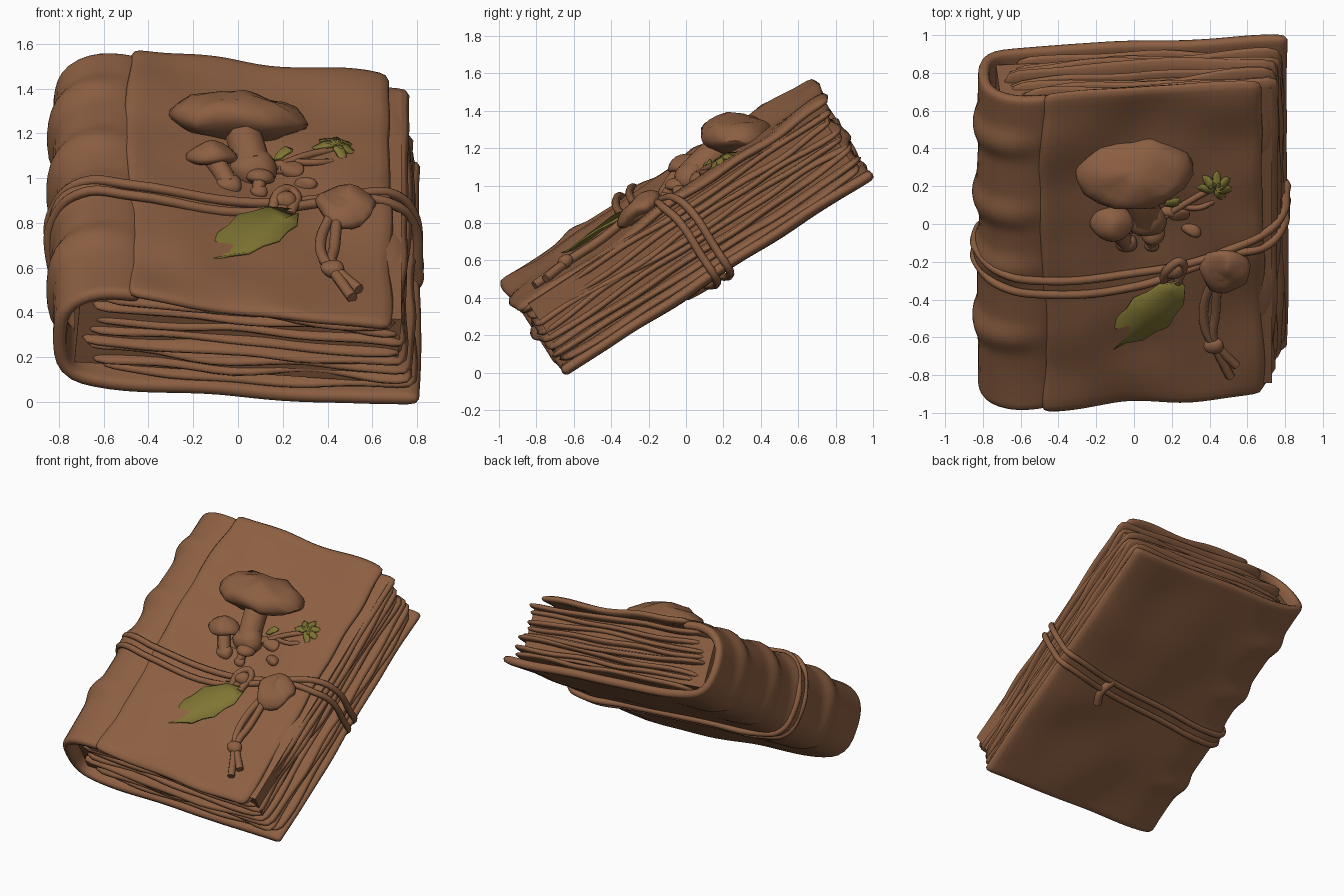
import bpy, bmesh, math, random
from mathutils import Matrix, Vector, noise

if "Cube" in bpy.data.objects:
    bpy.data.objects.remove(bpy.data.objects["Cube"])

random.seed(4)
# Book frame: u across, v along the spine, w through the thickness
BOOK = (Matrix.Translation((0, 0, 0.78)) @ Matrix.Rotation(math.radians(33), 4, 'X')
        @ Matrix.Rotation(math.radians(4.5), 4, 'Y'))
frame = BOOK


def material(name, rgb):
    m = bpy.data.materials.new(name)
    m.diffuse_color = (*rgb, 1)
    m.use_nodes = True
    m.node_tree.nodes["Principled BSDF"].inputs["Base Color"].default_value = m.diffuse_color
    return m


BROWN = material("leather brown", (0.262, 0.114, 0.054))
GREEN = material("olive green", (0.215, 0.18, 0.033))


def wobble(p, amp, freq, seed=0.0):
    return noise.noise_vector(p * freq + Vector((seed, seed * 2, 7))) * amp


def finish(name, bm, mat, angle=50):
    bmesh.ops.recalc_face_normals(bm, faces=bm.faces)
    me = bpy.data.meshes.new(name)
    bm.to_mesh(me)
    bm.free()
    me.materials.append(mat)
    ob = bpy.data.objects.new(name, me)
    bpy.context.collection.objects.link(ob)
    ob.matrix_world = frame
    bpy.ops.object.select_all(action='DESELECT')
    ob.select_set(True)
    bpy.context.view_layer.objects.active = ob
    bpy.ops.object.shade_smooth_by_angle(angle=math.radians(angle))
    return ob


def sheet(name, profile, half, thick, nv=14, amp=0.02, freq=2.5, seed=0.0, bump=None, mat=BROWN):
    """Sweep a (u, w) profile along v into a crumpled sheet with thickness."""
    bm = bmesh.new()
    rows = []
    for j in range(nv + 1):
        v = half * (2 * j / nv - 1)
        row = []
        for u, w in profile:
            p = Vector((u, v, w))
            p += wobble(p, amp, freq, seed)
            if bump:
                p = bump(p)
            row.append(bm.verts.new(p))
        rows.append(row)
    for a, b in zip(rows, rows[1:]):
        for i in range(len(a) - 1):
            bm.faces.new((a[i], a[i + 1], b[i + 1], b[i]))
    ob = finish(name, bm, mat)
    s = ob.modifiers.new("thickness", 'SOLIDIFY')
    s.thickness, s.offset = thick, 0
    ob.modifiers.new("round", 'SUBSURF').levels = 1
    return ob


def line(a, b, n):
    return [(a[0] + (b[0] - a[0]) * i / n, a[1] + (b[1] - a[1]) * i / n) for i in range(n + 1)]


def cord(name, pts, radius=0.022, closed=False):
    cu = bpy.data.curves.new(name, 'CURVE')
    cu.dimensions = '3D'
    cu.bevel_depth, cu.bevel_resolution, cu.resolution_u = radius, 2, 6
    cu.use_fill_caps = True
    sp = cu.splines.new('BEZIER')
    sp.bezier_points.add(len(pts) - 1)
    for b, p in zip(sp.bezier_points, pts):
        b.co = p
        b.handle_left_type = b.handle_right_type = 'AUTO'
    sp.use_cyclic_u = closed
    cu.materials.append(BROWN)
    ob = bpy.data.objects.new(name, cu)
    bpy.context.collection.objects.link(ob)
    ob.matrix_world = frame


def lump(name, loc, size, amp=0.015, tilt=0.0, flat=1.0, seed=0.0):
    """Rough ellipsoid; flat < 1 squashes its underside into a cap shape."""
    bm = bmesh.new()
    bmesh.ops.create_uvsphere(bm, u_segments=18, v_segments=12, radius=1)
    rot = Matrix.Rotation(tilt, 3, 'X')
    for vert in bm.verts:
        c = vert.co.copy()
        if c.z < 0:
            c.z *= flat
        c = rot @ Vector((c.x * size[0], c.y * size[1], c.z * size[2]))
        vert.co = c + Vector(loc) + wobble(c, amp, 9, seed)
    finish(name, bm, BROWN)


def leaf(name, base, tip, width, w, jag=0.0, n=7):
    """Thin leaf blade with a folded midrib."""
    bm = bmesh.new()
    base, tip = Vector((*base, w)), Vector((*tip, w - 0.01))
    side = (tip - base).cross(Vector((0, 0, 1))).normalized()
    rows = []
    for i in range(n + 1):
        t = i / n
        c = base.lerp(tip, t) + Vector((0, 0, 0.012 * math.sin(5 * t)))
        h = width * (math.sin(math.pi * (0.04 + 0.92 * t) ** 0.85) + jag * (i % 2))
        rows.append([bm.verts.new(c + side * h * k + Vector((0, 0, 0.018 * abs(k) * width / 0.1)))
                     for k in (-1, 0, 1)])
    for a, b in zip(rows, rows[1:]):
        for k in range(2):
            bm.faces.new((a[k], a[k + 1], b[k + 1], b[k]))
    ob = finish(name, bm, GREEN)
    s = ob.modifiers.new("thickness", 'SOLIDIFY')
    s.thickness, s.offset = 0.012, 0


# Leather wrap: back cover, rounded spine with narrow raised bands, and top edge
BANDS = (-0.55, -0.12, 0.23, 0.67)


def spine_bands(p):
    k = min(1, max(0, (-0.5 - p.x) / 0.15))
    h = sum(math.exp(-((p.y - b - 0.1 * p.z) / 0.06) ** 2) for b in BANDS)
    out = Vector((p.x + 0.5, 0, p.z)).normalized()
    return p + out * k * (0.035 * h - 0.012)


wrap = ([(0.84, -0.23), (0.74, -0.24)] + line((0.64, -0.25), (-0.62, -0.25), 9) +
        [(-0.73, -0.23), (-0.79, -0.16), (-0.81, -0.06), (-0.815, 0.04), (-0.8, 0.13),
         (-0.74, 0.2), (-0.65, 0.24), (-0.54, 0.235), (-0.46, 0.22)])
sheet("leather_wrap", wrap, 0.985, 0.06, nv=44, amp=0.018, bump=spine_bands, seed=1)


# Front cover panel, sagging around the relief
def sag(p):
    p.z += 0.022 * p.y * min(1, p.x + 0.52)
    p.z -= 0.02 * math.exp(-(p.x - 0.1) ** 2 / 0.1 - (p.y - 0.15) ** 2 / 0.2)
    return p


panel = line((-0.52, 0.248), (0, 0.2), 6) + line((0.11, 0.197), (0.67, 0.188), 5)
sheet("front_cover", panel, 1.01, 0.05, nv=22, amp=0.035, freq=2.8, seed=3, bump=sag)

# Wavy page gatherings, fanning out toward the far corner
COUNT = 8
for i in range(COUNT):
    t = i / (COUNT - 1)
    inset = 0.05 + 0.09 * abs(2 * t - 1)

    def fan(p, t=t):
        p.x += 0.035 * p.y * t * max(0, p.x)
        return p

    sheet("page_gathering_%d" % (i + 1),
          line((-0.76 + inset, -0.19 + 0.38 * t), (0.815 - 0.06 * t - random.uniform(0, 0.03), -0.19 + 0.335 * t), 9),
          random.uniform(0.96, 1.01), 0.045, nv=16, amp=0.045, freq=2.6, seed=i * 0.35 + 9, bump=fan)
# Solid page core behind the loose edges
bm = bmesh.new()
bmesh.ops.create_cube(bm, size=1, matrix=Matrix.Diagonal((1.44, 1.86, 0.34, 1)))
finish("page_core", bm, BROWN)

# Two cord strands wound tightly around the book
for name, d, s in (("cord_upper", 0.0, 1), ("cord_lower", -0.085, 0.4)):
    cord(name, [(-0.72, -0.11 + d, 0.255), (-0.5, -0.15 + d, 0.285), (0, -0.155 + d, 0.235),
                (0.28, -0.11 + d * s, 0.235), (0.5, -0.03 + d * s, 0.235), (0.68, 0.04 + d, 0.205),
                (0.775, 0.07 + d, 0.1), (0.815, 0.07 + d, -0.12), (0.815, 0.07 + d, -0.24), (0.72, 0.06 + d, -0.285),
                (0.4, 0.0 + d, -0.285), (-0.2, -0.06 + d, -0.285), (-0.62, -0.1 + d, -0.285),
                (-0.77, -0.1 + d, -0.24), (-0.835, -0.09 + d, -0.1), (-0.835, -0.08 + d, 0.08)], closed=True)
cord("back_tail", [(0.36, 0.0, -0.285), (0.4, -0.1, -0.285), (0.36, -0.2, -0.28)], 0.03)

# Trimmings lie on the sagging cover
frame = BOOK @ Matrix.Translation((-0.015, -0.03, -0.058))

# Button, side knot and hanging tails
lump("button", (0.475, -0.13, 0.315), (0.135, 0.14, 0.055), 0.03, seed=2)
lump("button_rim", (0.475, -0.13, 0.3), (0.11, 0.11, 0.06), 0.01)
cord("knot_loop", [(0.15, -0.19, 0.29), (0.18, -0.08, 0.33), (0.24, -0.05, 0.32), (0.23, -0.2, 0.29)], 0.024)
lump("side_knot", (0.2, -0.11, 0.31), (0.06, 0.045, 0.04))
cord("tail_left", [(0.41, -0.2, 0.3), (0.37, -0.36, 0.28), (0.38, -0.52, 0.28), (0.42, -0.61, 0.28), (0.51, -0.82, 0.275)], 0.025)
cord("tail_right", [(0.44, -0.2, 0.3), (0.43, -0.42, 0.28), (0.42, -0.58, 0.28), (0.47, -0.66, 0.28), (0.54, -0.75, 0.275)], 0.025)
lump("tail_knot", (0.42, -0.61, 0.285), (0.055, 0.045, 0.04))

# Mushroom relief: stems lie along the cover, caps stand level
TILT = math.radians(-30)


def mushroom(name, cap, size, foot, r, flat=0.5):
    c = frame.inverted() @ Vector(cap)
    lump(name + "_cap", c, size, 0.03 * min(1, size[0] / 0.2), TILT, flat, seed=r * 50)
    f = frame.inverted() @ Vector(foot)
    cord(name + "_stem", [c, c.lerp(f, 0.5) + Vector((0, 0, 0.01)), f], r)
    lump(name + "_foot", f, (r * 1.3, r * 1.1, r), 0.02)


mushroom("large_mushroom", (0.0, 0.275, 1.26), (0.315, 0.2, 0.12), (0.07, 0.02, 1.04), 0.085, 0.7)
mushroom("small_mushroom", (-0.12, 0.005, 1.09), (0.115, 0.105, 0.07), (-0.04, -0.1, 0.97), 0.045)
mushroom("tiny_mushroom", (0.1, -0.05, 1.0), (0.065, 0.065, 0.045), (0.09, -0.11, 0.94), 0.03)
mushroom("side_mushroom", (-0.32, 0.04, 1.07), (0.06, 0.06, 0.04), (-0.29, -0.05, 0.99), 0.025)
# Moss clumps and twigs beside the mushrooms
for i in range(10):
    lump("moss_%d" % i, (-0.28 + 0.065 * i, random.uniform(0.1, 0.24), 0.265),
         (0.05, 0.04, 0.035), 0.035, seed=i)
cord("twig", [(0.15, 0.2, 0.27), (0.3, 0.31, 0.28), (0.42, 0.38, 0.275)], 0.018)
cord("twig_branch", [(0.24, 0.27, 0.27), (0.34, 0.26, 0.28), (0.42, 0.29, 0.27)], 0.016)

# Large leaf and small sprig
leaf("large_leaf", (0.25, -0.2), (-0.135, -0.585), 0.115, 0.29, 0.15)
for i in range(6):
    a = math.radians(-60 + 48 * i)
    leaf("sprig_%d" % i, (0.43, 0.385), (0.43 + 0.1 * math.cos(a), 0.385 + 0.1 * math.sin(a)), 0.022, 0.29, 0.2, 4)
leaf("sprig_low", (0.24, 0.33), (0.16, 0.28), 0.022, 0.29, 0.2, 4)
